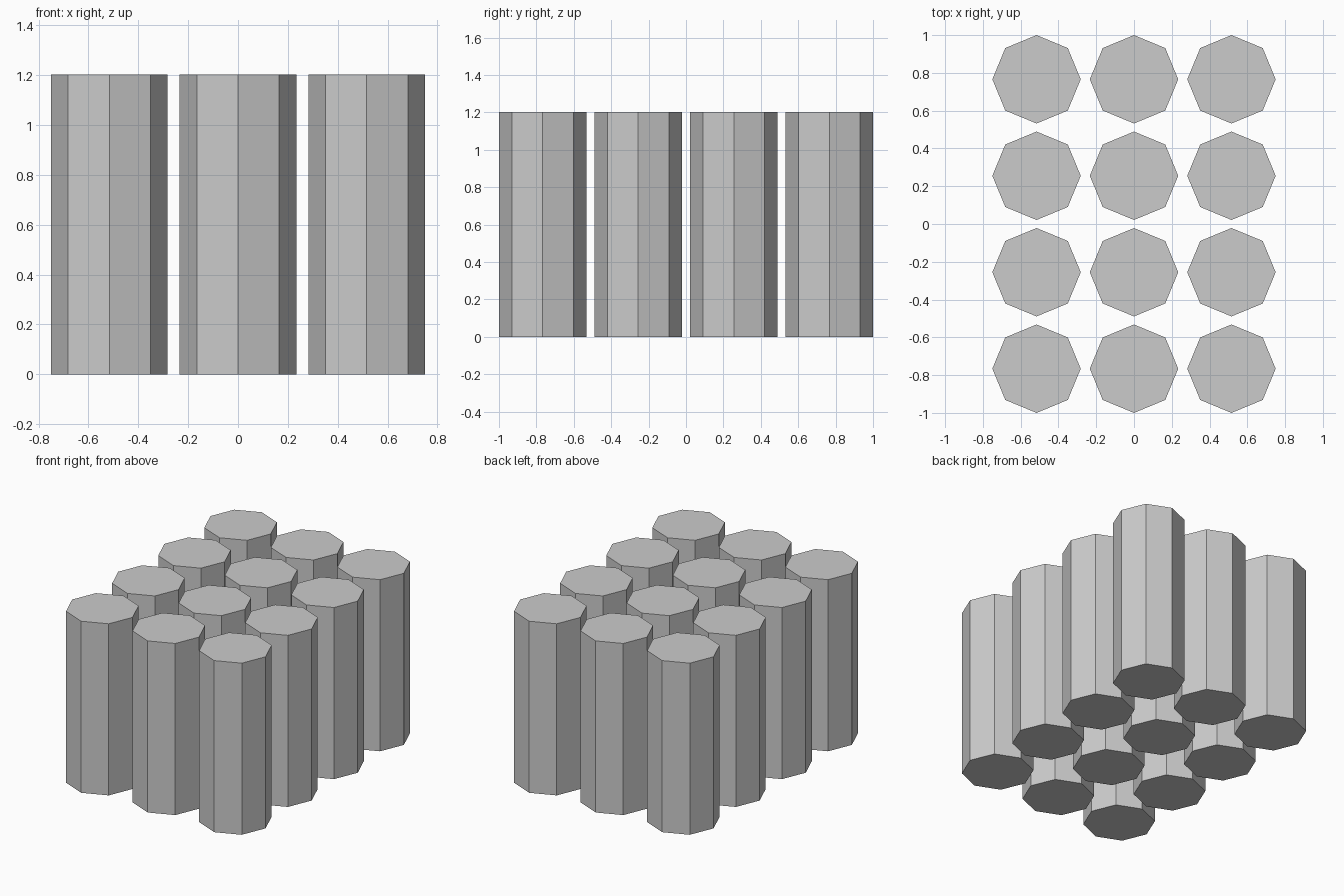
import bpy

if "Cube" in bpy.data.objects:
    bpy.data.objects.remove(bpy.data.objects["Cube"])

RADIUS, HEIGHT = 0.234, 1.203
PITCH_X, PITCH_Y = 0.516, 0.5107

# 3 x 4 grid of flat-sided octagonal columns, corners on the x and y axes
for row in range(4):
    for col in range(3):
        bpy.ops.mesh.primitive_cylinder_add(
            vertices=8, radius=RADIUS, depth=HEIGHT,
            location=((col - 1) * PITCH_X, (row - 1.5) * PITCH_Y, HEIGHT / 2))
        bpy.context.object.name = f"column_row{row + 1}_{col + 1}"
